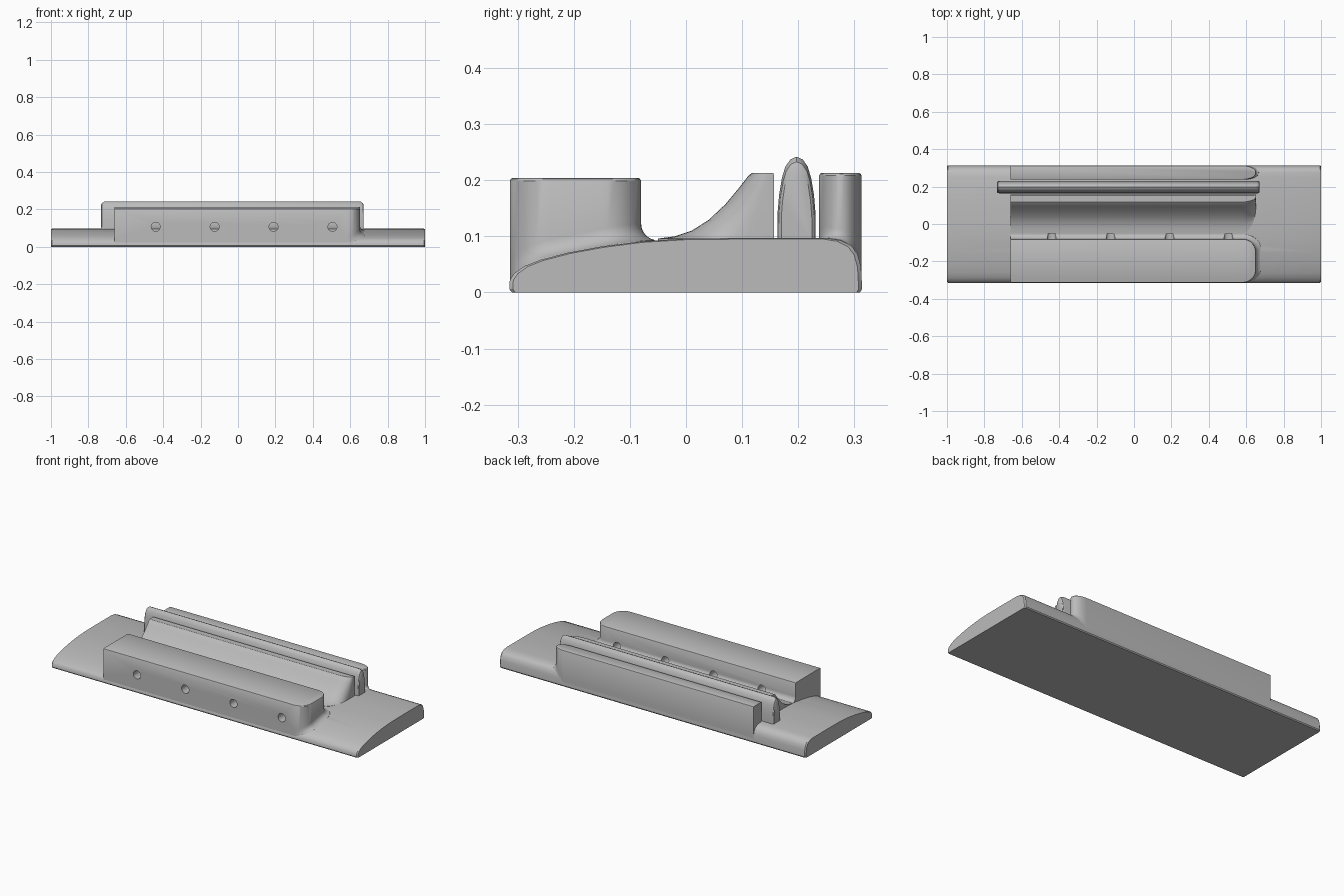
import bpy, bmesh, math

cube = bpy.data.objects.get("Cube")
if cube:
    bpy.data.objects.remove(cube, do_unlink=True)

grey = bpy.data.materials.new("plain grey")
grey.use_nodes = True
grey.diffuse_color = (0.5, 0.5, 0.5, 1)
grey.node_tree.nodes["Principled BSDF"].inputs["Base Color"].default_value = (0.5, 0.5, 0.5, 1)

LEFT_X, FLOOR = -0.66, 0.097


def loft(name, loops):
    """Skin a row of matching closed loops and cap both ends."""
    bm = bmesh.new()
    rings = [[bm.verts.new(p) for p in loop] for loop in loops]
    for a, b in zip(rings, rings[1:]):
        for i in range(len(a)):
            j = (i + 1) % len(a)
            bm.faces.new((a[i], a[j], b[j], b[i]))
    bm.faces.new(rings[0][::-1])
    bm.faces.new(rings[-1])
    bmesh.ops.recalc_face_normals(bm, faces=bm.faces)
    mesh = bpy.data.meshes.new(name)
    bm.to_mesh(mesh)
    bm.free()
    mesh.materials.append(grey)
    ob = bpy.data.objects.new(name, mesh)
    bpy.context.collection.objects.link(ob)
    return ob


def smooth(ob, angle=32):
    bpy.ops.object.select_all(action='DESELECT')
    ob.select_set(True)
    bpy.context.view_layer.objects.active = ob
    bpy.ops.object.shade_smooth_by_angle(angle=math.radians(angle))


# Base: curved front, steeper rounded back
top_curve = [(-0.315, 0.006), (-0.314, 0.022), (-0.306, 0.034), (-0.288, 0.047),
             (-0.26, 0.058), (-0.21, 0.071), (-0.15, 0.082), (-0.08, 0.091),
             (0, 0.096), (0.1, FLOOR), (0.25, FLOOR), (0.275, 0.093),
             (0.295, 0.083), (0.306, 0.068), (0.312, 0.045), (0.314, 0.006)]


def base_height(y):
    for (y0, z0), (y1, z1) in zip(top_curve, top_curve[1:]):
        if y0 <= y <= y1:
            return z0 + (z1 - z0) * (y - y0) / (y1 - y0)
    return 0.006


def base_loop(x, k):
    outline = [(-0.31, 0)] + top_curve + [(0.31, 0)]
    return [(x, y * (1 - k), z - k * z) for y, z in outline]


base = loft("base", [base_loop(-1, 0.02), base_loop(-0.994, 0),
                     base_loop(0.994, 0), base_loop(1, 0.02)])


# Raised blocks: square at one end, rounded and flared into the base at the other
def plan_loop(y0, y1, ry, d, front, back):
    x1, rx, n = 0.652 + d, 0.07 + d, 10
    y0, y1 = y0 - d * front, y1 + d * back
    pts = [(LEFT_X, y0)]
    for k in range(n + 1):
        a = math.pi / 2 * k / n
        pts.append((x1 - rx + rx * math.sin(a), y0 + ry - ry * math.cos(a)))
    for k in range(n + 1):
        a = math.pi / 2 * k / n
        pts.append((x1 - rx + rx * math.cos(a), y1 - ry + ry * math.sin(a)))
    return pts + [(LEFT_X, y1)]


def block(name, y0, y1, ry, top, flare, back):
    loops = []
    for k in range(7):
        a = math.pi / 2 * k / 6
        d, h = flare * (1 - math.sin(a)), flare * (1 - math.cos(a))
        drop = 0.012 if k == 0 else 0
        loops.append([(x, y, max(base_height(y) + h - drop, 0.003 + h * 0.5))
                      for x, y in plan_loop(y0, y1, ry, d, 0, back)])
    for d, z in ((0, top - 0.005), (-0.002, top - 0.0015), (-0.005, top)):
        loops.append([(x, y, z) for x, y in plan_loop(y0, y1, ry, d, 1, 1)])
    return loft(name, loops)


tie_block = block("tie_block", -0.314, -0.08, 0.07, 0.204, 0.032, 1)
rear_wall = block("rear_wall", 0.237, 0.313, 0.036, 0.213, 0.02, 0)

# Four string holes through the tie block
for i in range(4):
    bpy.ops.mesh.primitive_cylinder_add(vertices=24, radius=0.024, depth=0.36,
                                        location=(-0.44 + 0.315 * i, -0.21, 0.107),
                                        rotation=(math.pi / 2, 0, 0))
    cutter = bpy.context.object
    cutter.name = "string_hole_cutter"
    cutter.hide_render = True
    for ob in (tie_block, base):
        bpy.context.view_layer.objects.active = ob
        mod = ob.modifiers.new("string hole", 'BOOLEAN')
        mod.operation, mod.solver, mod.object = 'DIFFERENCE', 'EXACT', cutter
        bpy.ops.object.modifier_apply(modifier=mod.name)
    bpy.data.objects.remove(cutter, do_unlink=True)

# Ridge with a hollow front slope, drawn in towards its rounded end
slope = [(-0.05, 0.096), (-0.02, 0.1), (0.01, 0.11), (0.04, 0.129), (0.07, 0.157),
         (0.095, 0.187), (0.112, 0.209), (0.118, 0.213), (0.152, 0.213), (0.157, 0.208)]


def ridge_loop(x, s):
    pts = [(-0.05, 0.08)] + slope + [(0.157, 0.08)]
    return [(x, 0.157 - (0.157 - y) * s, z) for y, z in pts]


ends = [(0.575 + 0.077 * math.sin(a), 0.3 + 0.7 * math.cos(a))
        for a in (math.pi / 2 * k / 8 for k in range(9))]
ridge = loft("ridge", [ridge_loop(LEFT_X, 1)] + [ridge_loop(x, s) for x, s in ends])

# Saddle: long upright strip with a rounded crest, standing in the slot
half = [(0.034, 0.09), (0.034, 0.14), (0.031, 0.175), (0.026, 0.205),
        (0.02, 0.225), (0.011, 0.238)]
crest = [(-w, z) for w, z in half] + [(0, 0.243)] + [(w, z) for w, z in half[::-1]]


def saddle_loop(x, width, drop):
    return [(x, 0.197 + y * width, z - drop * (z - 0.09) / 0.153) for y, z in crest]


saddle = loft("saddle", [saddle_loop(-0.732, 0.8, 0.02), saddle_loop(-0.728, 0.92, 0.01),
                         saddle_loop(-0.715, 1, 0.001), saddle_loop(0.655, 1, 0.001),
                         saddle_loop(0.668, 0.92, 0.01), saddle_loop(0.672, 0.8, 0.02)])

for part in (base, tie_block, rear_wall, ridge, saddle):
    smooth(part)
